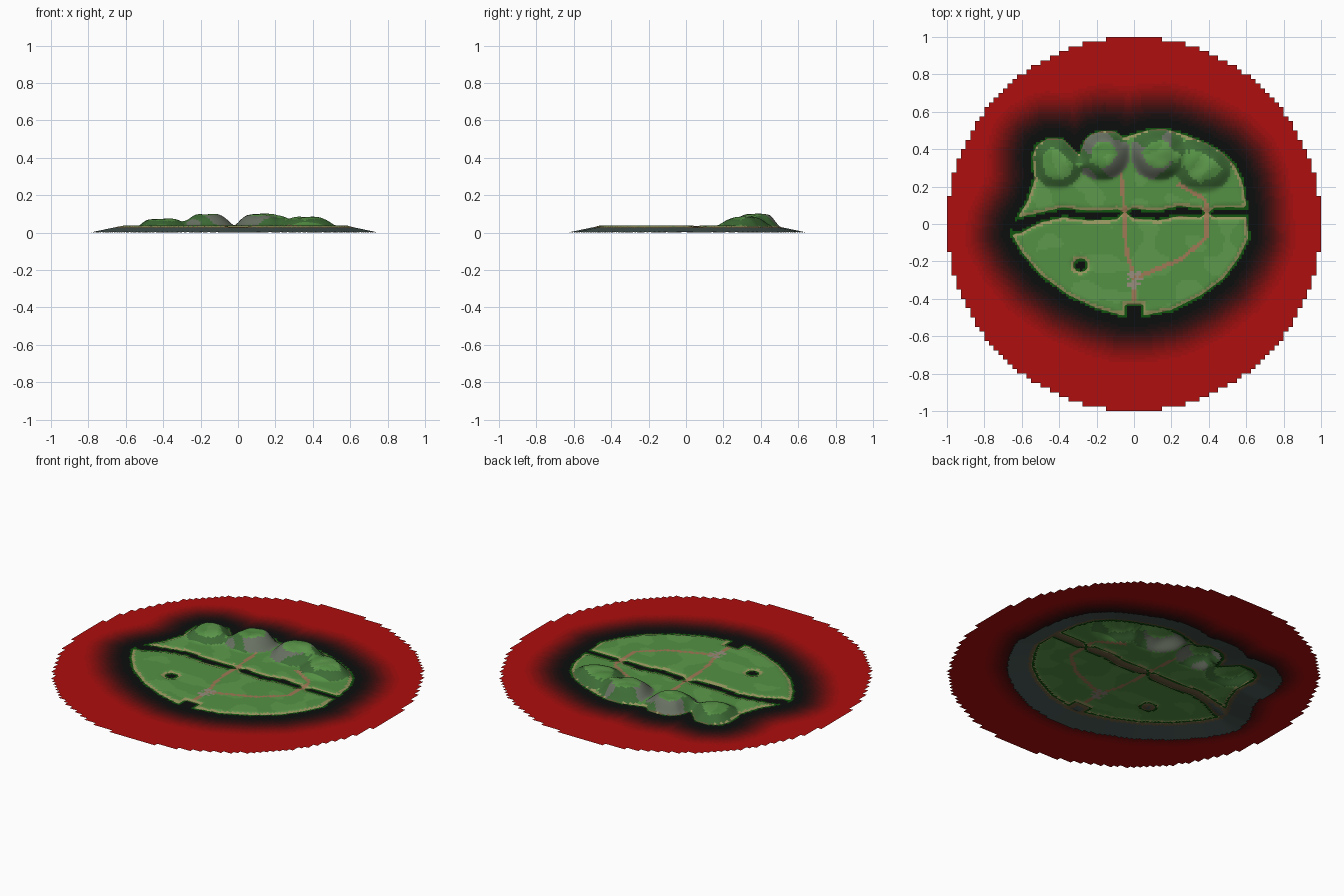
import bpy, math, random
from mathutils import noise, Vector

if "Cube" in bpy.data.objects:
    bpy.data.objects.remove(bpy.data.objects["Cube"])

N = 160                      # grid cells per side
C = 2.0 / N
WATER_Z, LAND_Z = 0.030, 0.037

# Plan curves: coast outline, river centre line, paths
COAST = [(-.65, -.06), (-.64, .0), (-.62, .04), (-.57, .12), (-.53, .24), (-.54, .36), (-.52, .42),
         (-.46, .455), (-.38, .45), (-.33, .40), (-.29, .36), (-.26, .45), (-.22, .48),
         (-.16, .495), (-.10, .49), (-.06, .46), (0, .48), (.08, .5), (.16, .505), (.26, .48),
         (.38, .43), (.47, .38), (.54, .31), (.58, .22), (.60, .1), (.61, -.08), (.56, -.18),
         (.48, -.29), (.36, -.38), (.2, -.46), (.05, -.49), (-.06, -.49), (-.2, -.45),
         (-.35, -.38), (-.5, -.27), (-.6, -.15)]
RIVER = [(-.75, -.03), (-.62, -.01), (-.5, .035), (-.38, .062), (-.25, .045), (-.13, .047),
         (-.05, .062), (.05, .052), (.13, .045), (.24, .07), (.38, .058), (.5, .065), (.75, .06)]
PATHS = [[(-.07, .27), (-.05, .06), (-.05, -.02), (-.04, -.15), (0, -.28), (0, -.41)],
         [(.24, .21), (.37, .14), (.39, .1), (.39, -.07), (.25, -.19), (.05, -.27), (0, -.3)]]
HILLS = [(-.41, .34, .036, .16), (-.17, .38, .062, .155), (.13, .38, .062, .155), (.37, .33, .045, .17)]


def seg_dist(x, y, a, b):
    dx, dy = b[0] - a[0], b[1] - a[1]
    t = ((x - a[0]) * dx + (y - a[1]) * dy) / (dx * dx + dy * dy)
    t = 0 if t < 0 else 1 if t > 1 else t
    return math.hypot(x - a[0] - t * dx, y - a[1] - t * dy)


def line_dist(x, y, pts):
    return min(seg_dist(x, y, a, b) for a, b in zip(pts, pts[1:]))


def inside(x, y, pts):
    r = False
    for a, b in zip(pts, pts[1:]):
        if (a[1] > y) != (b[1] > y) and x < a[0] + (y - a[1]) * (b[0] - a[0]) / (b[1] - a[1]):
            r = not r
    return r


def smooth(t):
    t = max(0, min(1, t))
    return t * t * (3 - 2 * t)


LOOP = COAST + COAST[:1]


def shore(x, y):
    """Distance to the shore line, positive on land."""
    d = line_dist(x, y, LOOP)
    if not inside(x, y, LOOP):
        return -d
    if abs(y) < .2:          # river, pinched at two fords
        w = .029 * min(1, abs(x + .05) / .04, abs(x - .39) / .04) - .003
        w += .014 * smooth((-.5 - x) / .12)
        d = min(d, line_dist(x, y, RIVER) - w)
    d = min(d, math.hypot((x + .285) * .95, y + .22) - .036)          # pond
    d = min(d, max(abs(x) - .05, y + .43) if y > -.43 or abs(x) > .05
            else -min(.05 - abs(x), -.43 - y))                        # harbour notch
    return d


def height(x, y, s):
    if s < 0:
        return max(0, WATER_Z + s * .21)
    z = WATER_Z + (LAND_Z - WATER_Z) * smooth(s / .022)
    for hx, hy, h, r in HILLS:
        q = ((x - hx) ** 2 + (y - hy) ** 2) / r ** 2
        if q < 1:
            z += h * (1 - q * q) ** 2 * smooth(s / .07 + .15) * (
                1 + .14 * noise.noise(Vector((x * 14, y * 14, 0))))
    return z


def lin(c):
    return tuple((v / 255 / 12.92) if v < 11 else ((v / 255 + .055) / 1.055) ** 2.4 for v in c) + (1,)


def material(name, rgb):
    m = bpy.data.materials.new(name)
    m.diffuse_color = lin(rgb)
    m.use_nodes = True
    m.node_tree.nodes["Principled BSDF"].inputs["Base Color"].default_value = m.diffuse_color
    return m


def sheet(name, verts, faces, slots, mats):
    """Mesh from a kept subset of grid quads with one material slot per quad."""
    used = {}
    quads = [[used.setdefault(k, len(used)) for k in f] for f in faces]
    me = bpy.data.meshes.new(name)
    me.from_pydata([verts[k] for k in used], [], quads)
    for m in mats:
        me.materials.append(m)
    for p, s in zip(me.polygons, slots):
        p.material_index = s
        p.use_smooth = True
    ob = bpy.data.objects.new(name, me)
    bpy.context.collection.objects.link(ob)


# Sample the shared grid
xy = [(-1 + i * C, -1 + j * C) for j in range(N + 1) for i in range(N + 1)]
sd = [shore(x, y) if abs(x) < .96 and abs(y) < .85 else -.5 for x, y in xy]
land = [(x, y, height(x, y, s)) for (x, y), s in zip(xy, sd)]
sea = [(x, y, WATER_Z) for x, y in xy]

land_mats = [material(*m) for m in (
    ("grass", (84, 145, 68)), ("grass_light", (94, 154, 76)), ("grass_dark", (62, 108, 54)),
    ("rock", (104, 112, 98)), ("sand", (150, 150, 95)), ("dirt", (160, 122, 86)),
    ("plaza", (152, 140, 125)), ("wet_sand", (105, 90, 62)), ("seabed", (72, 88, 84)))]
BANDS = 14
sea_mats = [material("shore_water", (16, 84, 14))] + [
    material("water_%d" % k, (12 + 163 * k / BANDS, 14, 14)) for k in range(BANDS + 1)]

random.seed(4)
lf, ls, wf, ws = [], [], [], []
for j in range(N):
    for i in range(N):
        k = j * (N + 1) + i
        f = (k, k + 1, k + N + 2, k + N + 1)
        x, y = -1 + (i + .5) * C, -1 + (j + .5) * C
        s = sum(sd[v] for v in f) / 4
        # Terrain quads
        if s > -.135:
            n = noise.noise(Vector((x * 7, y * 7, 3)))
            zs = [land[v][2] for v in f]
            slope = (max(zs) - min(zs)) / C
            m = 1 if n > .12 else 0
            if s < -.02:
                m = 8
            elif s < 0:
                m = 7
            elif math.hypot(x, y + .295) < .05 and random.random() < .6:
                m = 6
            elif min(line_dist(x, y, p) for p in PATHS) < .0105:
                m = 5
            elif s < .015 and not (y > .2 and max(zs) > .04):
                m = 4
            elif slope > .52 and y > .2:
                m = 3 if -.27 < x < .2 and n > -.15 else 2
            lf.append(f)
            ls.append(m)
        # Water quads: stepped round rim, open under the island
        bx, by = -1 + (i // 2 + .5) * 2 * C, -1 + (j // 2 + .5) * 2 * C
        if math.hypot(bx, by) < 1 and min(sd[v] for v in f) < .004:
            t = smooth((-s - .03) / .25)
            wf.append(f)
            ws.append(0 if s > -.011 else 1 + round(t * BANDS))

sheet("island_terrain", land, lf, ls, land_mats)
sheet("water_surface", sea, wf, ws, sea_mats)
